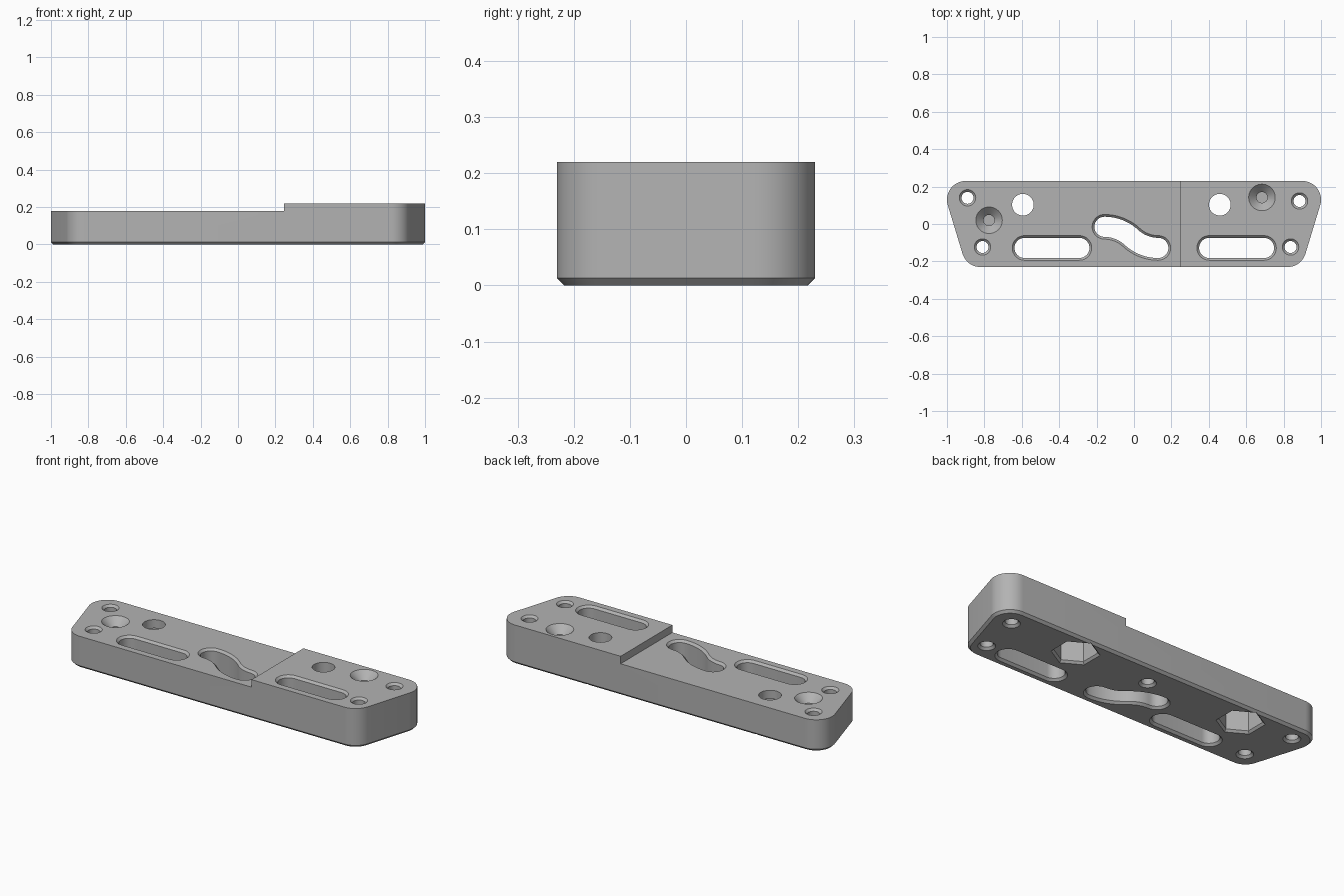
import bpy, bmesh, math
from mathutils import Vector

if "Cube" in bpy.data.objects:
    bpy.data.objects.remove(bpy.data.objects["Cube"])

LOW, HIGH, STEP_X = 0.178, 0.22, 0.245   # deck heights and step position
CH = 0.012                               # edge chamfer

grey = bpy.data.materials.new("light_grey")
grey.diffuse_color = (0.45, 0.45, 0.45, 1)
grey.use_nodes = True
grey.node_tree.nodes["Principled BSDF"].inputs["Base Color"].default_value = grey.diffuse_color


def arc(cx, cy, r, a0, a1, n):
    return [(cx + r * math.cos(math.radians(a0 + (a1 - a0) * i / n)),
             cy + r * math.sin(math.radians(a0 + (a1 - a0) * i / n))) for i in range(n + 1)]


def loft(name, loops):
    """Closed solid through a stack of (outline, z) loops."""
    bm = bmesh.new()
    rings = [[bm.verts.new((x, y, z)) for x, y in pts] for pts, z in loops]
    n = len(rings[0])
    for a, b in zip(rings, rings[1:]):
        for i in range(n):
            j = (i + 1) % n
            bm.faces.new((a[i], a[j], b[j], b[i]))
    bm.faces.new(rings[0][::-1])
    bm.faces.new(rings[-1])
    bmesh.ops.recalc_face_normals(bm, faces=bm.faces)
    me = bpy.data.meshes.new(name)
    bm.to_mesh(me)
    bm.free()
    me.materials.append(grey)
    ob = bpy.data.objects.new(name, me)
    bpy.context.collection.objects.link(ob)
    return ob


# Outline generators: each returns a function of the offset radius
def circle(x, y, n=40):
    return lambda r: arc(x, y, r, 0, 360, n)[:-1]


def hexagon(x, y):
    return lambda r: arc(x, y, r, 30, 390, 6)[:-1]


def slot(x0, x1, y):
    return lambda r: arc(x1, y, r, -90, 90, 16) + arc(x0, y, r, 90, 270, 16)


def s_slot(x0, y0, x1, y1):
    """Two tangent arcs joining level ends, widened by r."""
    hx, hy = (x1 - x0) / 2, (y0 - y1) / 2
    R = (hx * hx + hy * hy) / (2 * hy)
    sweep = math.degrees(math.asin(hx / R))

    def outline(r):
        top = arc(x0, y0 - R, R + r, 90, 90 - sweep, 12) + \
            arc(x1, y1 + R, R - r, 270 - sweep, 270, 12)[1:]
        low = arc(x1, y1 + R, R + r, 270, 270 - sweep, 12) + \
            arc(x0, y0 - R, R - r, 90 - sweep, 90, 12)[1:]
        right = arc(x1, y1, r, 90, -90, 16)[1:-1]
        left = arc(x0, y0, r, 270, 90, 16)[1:-1]
        return top + right + low + left
    return outline


def through(shape, r, top):
    """Through cut, chamfered at both ends."""
    e = 0.01
    return [(shape(r + CH + e), -e), (shape(r), CH), (shape(r), top - CH),
            (shape(r + CH + e), top + e)]


def body_outline(r):
    cx_top, cx_low, cy, t = 0.90, 0.821, 0.13, 17
    return (arc(cx_top, cy, r, -t, 90, 16) + arc(-cx_top, cy, r, 90, 180 + t, 16)
            + arc(-cx_low, -cy, r, 180 + t, 270, 12) + arc(cx_low, -cy, r, -90, -t, 12))


# Main plate with chamfered underside rim
plate = loft("mounting_plate", [(body_outline(0.087), 0), (body_outline(0.1), 0.013),
                                (body_outline(0.1), HIGH)])

cuts = []
# Lowered deck on the left
deck = [(-1.2, -0.4), (STEP_X, -0.4), (STEP_X, 0.4), (-1.2, 0.4)]
cuts.append([(deck, LOW), (deck, 0.4)])

# Long slots and the curved slot
cuts.append(through(slot(-0.585, -0.292, -0.128), 0.054, LOW))
cuts.append(through(slot(0.402, 0.695, -0.128), 0.054, HIGH))
cuts.append(through(s_slot(-0.158, -0.015, 0.13, -0.128), 0.054, LOW))

# Corner screw holes
for x, y, top in ((-0.89, 0.14, LOW), (-0.81, -0.123, LOW),
                  (0.885, 0.123, HIGH), (0.837, -0.123, HIGH)):
    cuts.append(through(circle(x, y), 0.032, top))

# Bolt holes with hexagonal nut pockets underneath
for x, top in ((-0.594, LOW), (0.459, HIGH)):
    c, h = circle(x, 0.103), hexagon(x, 0.103)
    cuts.append([(h(0.132), -0.01), (h(0.11), CH), (h(0.11), 0.13)])
    cuts.append([(c(0.058), 0.1), (c(0.058), top + 0.05)])

# Blind countersunk holes on the deck
for x, y, top in ((-0.775, 0.02, LOW), (0.684, 0.142, HIGH)):
    c = circle(x, y)
    cuts.append([(c(0.029), top - 0.1), (c(0.029), top - 0.042), (c(0.081), top + 0.01)])

# Blind pilot hole on the underside
c = circle(0, 0.103)
cuts.append([(c(0.054), -0.01), (c(0.032), CH), (c(0.032), 0.12)])

# Apply every cut in turn
bpy.context.view_layer.objects.active = plate
plate.select_set(True)
for k, loops in enumerate(cuts):
    cutter = loft("cutter_%d" % k, loops)
    cutter.hide_render = True
    mod = plate.modifiers.new("cut", 'BOOLEAN')
    mod.operation = 'DIFFERENCE'
    mod.solver = 'EXACT'
    mod.object = cutter
    bpy.ops.object.modifier_apply(modifier=mod.name)
    bpy.data.objects.remove(cutter, do_unlink=True)

bpy.ops.object.shade_smooth_by_angle(angle=math.radians(30))
